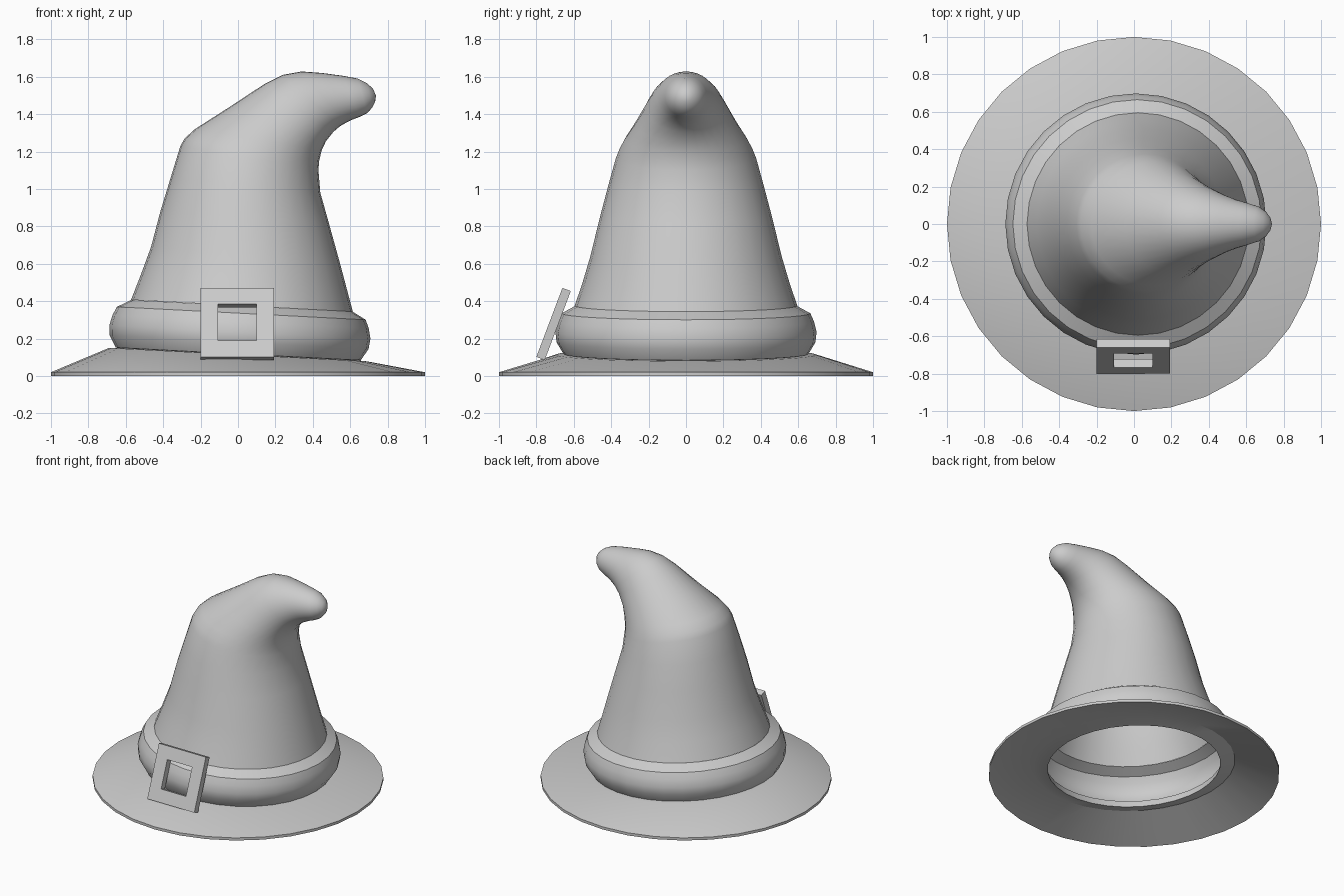
import bpy, bmesh, math
from mathutils import Vector, Matrix

if "Cube" in bpy.data.objects:
    bpy.data.objects.remove(bpy.data.objects["Cube"])

SIDES = 32
TILT = 0.052  # band and crown seat lean down towards +x


def loft(name, rings, closed=False, pole=None, smooth=True):
    """Skin a list of equally sized point rings."""
    bm = bmesh.new()
    loops = [[bm.verts.new(p) for p in r] for r in rings]
    pairs = list(zip(loops, loops[1:]))
    if closed:
        pairs.append((loops[-1], loops[0]))
    for a, b in pairs:
        n = len(a)
        for i in range(n):
            j = (i + 1) % n
            bm.faces.new((a[i], a[j], b[j], b[i]))
    if pole:
        tip, last = bm.verts.new(pole), loops[-1]
        for i in range(len(last)):
            bm.faces.new((last[i], last[(i + 1) % len(last)], tip))
    if closed:
        bmesh.ops.recalc_face_normals(bm, faces=bm.faces)
    mesh = bpy.data.meshes.new(name)
    bm.to_mesh(mesh)
    bm.free()
    obj = bpy.data.objects.new(name, mesh)
    bpy.context.collection.objects.link(obj)
    if smooth:
        bpy.ops.object.select_all(action='DESELECT')
        obj.select_set(True)
        bpy.context.view_layer.objects.active = obj
        bpy.ops.object.shade_smooth_by_angle(angle=math.radians(30))
    return obj


def circle(r, z, tilt=TILT, cx=0.0):
    pts = []
    for i in range(SIDES):
        a = 2 * math.pi * i / SIDES
        x = r * math.cos(a)
        pts.append((cx + x, r * math.sin(a), z - tilt * x))
    return pts


def slanted_ring(left, right, half_y):
    """Ellipse spanning two points of the front silhouette."""
    l, r = Vector((left[0], 0, left[1])), Vector((right[0], 0, right[1]))
    c, u = (l + r) / 2, (r - l) / 2
    return [c + u * math.cos(a) + Vector((0, half_y * math.sin(a), 0))
            for a in (2 * math.pi * i / SIDES for i in range(SIDES))]


# Brim: thin cone with an inner lip underneath
loft("brim", [circle(1.0, 0.0, 0), circle(1.0, 0.02, 0), circle(0.69, 0.114),
              circle(0.61, 0.118), circle(0.595, 0.065), circle(0.695, 0.088)],
     closed=True)

# Bulging hat band
band = [(0.61, 0.112), (0.655, 0.118), (0.692, 0.18), (0.698, 0.235),
        (0.685, 0.29), (0.665, 0.335), (0.592, 0.375)]
loft("hat_band", [circle(r, z, cx=0.02 * (z - 0.1) / 0.27) for r, z in band])

# Bent crown
crown = [
    ((-0.572, 0.407), (0.614, 0.344), 0.595),
    ((-0.52, 0.54), (0.583, 0.46), 0.553),
    ((-0.465, 0.69), (0.55, 0.585), 0.512),
    ((-0.415, 0.88), (0.485, 0.82), 0.46),
    ((-0.36, 1.06), (0.44, 0.98), 0.415),
    ((-0.308, 1.23), (0.43, 1.10), 0.375),
    ((-0.285, 1.27), (0.434, 1.15), 0.357),
    ((-0.23, 1.32), (0.447, 1.205), 0.33),
    ((-0.05, 1.435), (0.47, 1.255), 0.272),
    ((0.14, 1.56), (0.51, 1.305), 0.215),
    ((0.24, 1.61), (0.545, 1.335), 0.185),
    ((0.34, 1.628), (0.58, 1.355), 0.157),
    ((0.45, 1.62), (0.615, 1.372), 0.132),
    ((0.56, 1.605), (0.65, 1.385), 0.112),
    ((0.64, 1.59), (0.69, 1.405), 0.093),
    ((0.69, 1.565), (0.718, 1.435), 0.066),
    ((0.722, 1.535), (0.733, 1.465), 0.035),
]
loft("crown", [slanted_ring(*r) for r in crown], pole=(0.738, 0, 1.498))

# Leaning square buckle
place = Matrix.Translation((-0.004, -0.708, 0.278)) @ Matrix.Rotation(math.radians(-20.7), 4, 'X')


def square(half, y):
    return [place @ Vector((sx * half, y, sz * half))
            for sx, sz in ((-1, -1), (1, -1), (1, 1), (-1, 1))]


loft("buckle", [square(0.197, -0.024), square(0.197, 0.024),
                square(0.104, 0.024), square(0.104, -0.024)],
     closed=True, smooth=False)
